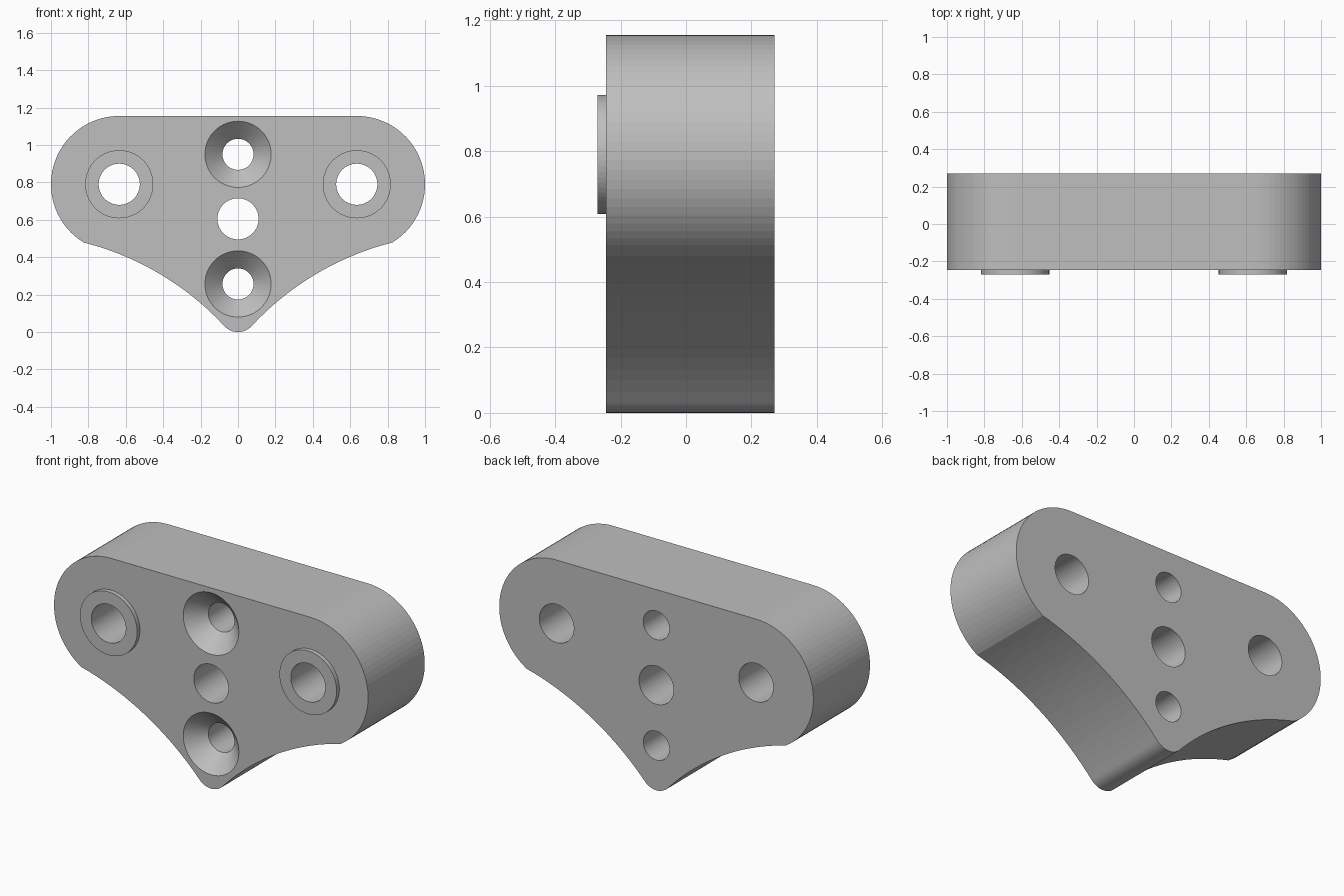
import bpy, bmesh
from math import cos, sin, tau, radians, atan2, hypot
from mathutils import Vector

cube = bpy.data.objects.get("Cube")
if cube:
    bpy.data.objects.remove(cube)

FRONT, BACK, BOSS_FRONT = -0.245, 0.27, -0.27
SIDE_X, SIDE_Z, LOBE_R, TIP_R = 0.635, 0.79, 0.365, 0.1

grey = bpy.data.materials.new("plain grey")
grey.use_nodes = True
colour = (0.52, 0.52, 0.52, 1)
grey.diffuse_color = colour
grey.node_tree.nodes["Principled BSDF"].inputs["Base Color"].default_value = colour


def make_object(name, bm):
    bmesh.ops.recalc_face_normals(bm, faces=bm.faces)
    mesh = bpy.data.meshes.new(name)
    bm.to_mesh(mesh)
    bm.free()
    mesh.materials.append(grey)
    obj = bpy.data.objects.new(name, mesh)
    bpy.context.collection.objects.link(obj)
    return obj


def arc(cx, cz, r, start, end, steps):
    angles = [radians(start + (end - start) * i / steps) for i in range(steps + 1)]
    return [(cx + r * cos(a), cz + r * sin(a)) for a in angles]


def bulge(p, q, sag, steps):
    """Arc from p to q, bowed to the right of travel by sag; ends excluded."""
    p, q = Vector(p), Vector(q)
    chord = q - p
    half = chord.length / 2
    r = (half * half + sag * sag) / (2 * sag)
    side = Vector((chord.y, -chord.x)).normalized()
    centre = (p + q) / 2 + side * (sag - r)
    a0, a1 = [atan2(v.y - centre.y, v.x - centre.x) for v in (p, q)]
    turn = (a1 - a0 + tau / 2) % tau - tau / 2
    return [(centre.x + r * cos(a0 + turn * i / steps),
             centre.y + r * sin(a0 + turn * i / steps)) for i in range(1, steps)]


def turned(name, x, z, profile, sides=64):
    """Solid of revolution about y from (radius, y) pairs."""
    bm = bmesh.new()
    rings = [[bm.verts.new((x + r * cos(tau * i / sides), y, z + r * sin(tau * i / sides)))
              for i in range(sides)] for r, y in profile]
    bm.faces.new(rings[0])
    bm.faces.new(rings[-1])
    for a, b in zip(rings, rings[1:]):
        for i in range(sides):
            j = (i + 1) % sides
            bm.faces.new((a[i], a[j], b[j], b[i]))
    return make_object(name, bm)


def cut(target, cutter):
    mod = target.modifiers.new("bore", 'BOOLEAN')
    mod.operation, mod.solver, mod.object = 'DIFFERENCE', 'EXACT', cutter
    bpy.context.view_layer.objects.active = target
    bpy.ops.object.modifier_apply(modifier=mod.name)


# Plate outline: right half from the tip upwards, then mirrored
tip = arc(0, TIP_R, TIP_R, -90, -45, 8)
lobe = arc(SIDE_X, SIDE_Z, LOBE_R, -58.5, 90, 32)
flank = bulge(lobe[0], tip[-1], 0.064, 18)[::-1]
half = tip + flank + lobe
outline = half + [(-x, z) for x, z in reversed(half[1:])]

bm = bmesh.new()
face = bm.faces.new([bm.verts.new((x, FRONT, z)) for x, z in outline])
grown = bmesh.ops.extrude_face_region(bm, geom=[face])["geom"]
bmesh.ops.translate(bm, vec=(0, BACK - FRONT, 0),
                    verts=[g for g in grown if isinstance(g, bmesh.types.BMVert)])
plate = make_object("plate", bm)

# Raised rings around the side holes
bosses = [turned(f"{side}_boss", x, SIDE_Z, [(0.182, BOSS_FRONT), (0.182, FRONT)])
          for side, x in (("left", SIDE_X), ("right", -SIDE_X))]

# Straight holes and countersunk screw holes
EPS = 0.05
straight = [(0.11, BOSS_FRONT - EPS), (0.11, BACK + EPS)]
sunk = [(0.177 + EPS, FRONT - EPS), (0.083, FRONT + 0.094), (0.083, BACK + EPS)]
holes = [(SIDE_X, SIDE_Z, straight), (-SIDE_X, SIDE_Z, straight),
         (0, 0.605, straight), (0, 0.95, sunk), (0, 0.257, sunk)]

for x, z, profile in holes:
    cutter = turned("hole_cutter", x, z, profile)
    cutter.hide_render = True
    cut(plate, cutter)
    for boss, boss_x in zip(bosses, (SIDE_X, -SIDE_X)):
        if x == boss_x:
            cut(boss, cutter)
    bpy.data.objects.remove(cutter)
